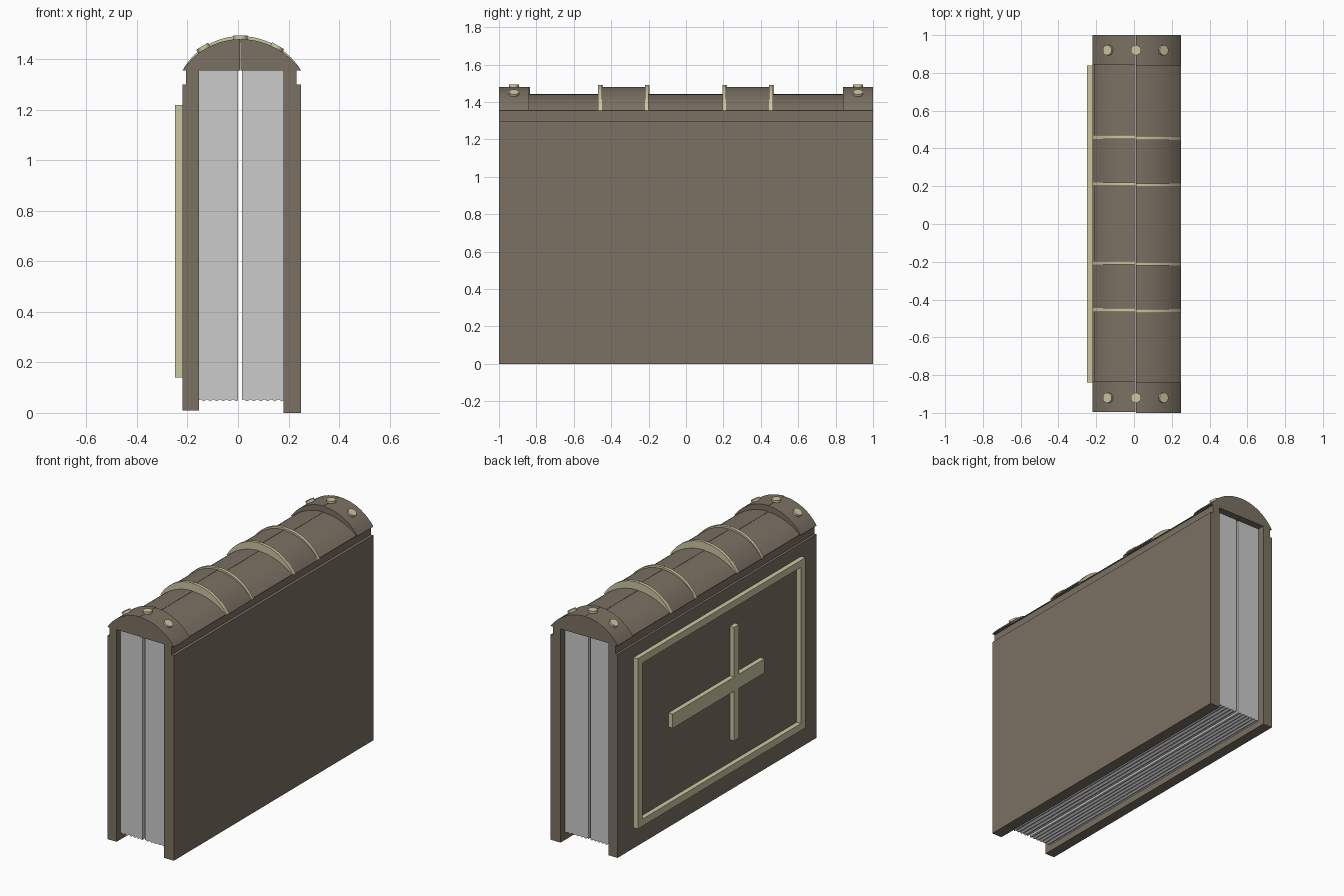
import bpy, bmesh, math
from mathutils import Vector

if "Cube" in bpy.data.objects:
    bpy.data.objects.remove(bpy.data.objects["Cube"])


def material(name, rgb):
    m = bpy.data.materials.new(name)
    m.diffuse_color = (*rgb, 1)
    m.use_nodes = True
    m.node_tree.nodes["Principled BSDF"].inputs["Base Color"].default_value = m.diffuse_color
    return m


LEATHER = material("leather", (0.20, 0.165, 0.125))
GOLD = material("gilt", (0.60, 0.57, 0.36))
CX, BASE = 0.01, 1.355   # spine seam position and underside height


def prism(name, pts, y0, y1, mat=None, smooth=False):
    """Extrude an x-z outline along y."""
    bm = bmesh.new()
    face = bm.faces.new([bm.verts.new((x, y0, z)) for x, z in pts])
    ext = bmesh.ops.extrude_face_region(bm, geom=[face])
    verts = [v for v in ext["geom"] if isinstance(v, bmesh.types.BMVert)]
    bmesh.ops.translate(bm, verts=verts, vec=(0, y1 - y0, 0))
    bmesh.ops.recalc_face_normals(bm, faces=bm.faces)
    me = bpy.data.meshes.new(name)
    bm.to_mesh(me)
    bm.free()
    ob = bpy.data.objects.new(name, me)
    bpy.context.collection.objects.link(ob)
    if mat:
        me.materials.append(mat)
    if smooth:
        bpy.context.view_layer.objects.active = ob
        bpy.ops.object.select_all(action='DESELECT')
        ob.select_set(True)
        bpy.ops.object.shade_smooth_by_angle(angle=math.radians(30))
    return ob


def box(name, x0, x1, y0, y1, z0, z1, mat=None):
    return prism(name, [(x0, z0), (x1, z0), (x1, z1), (x0, z1)], y0, y1, mat)


def arc(side, w, h, n=14):
    """Half of a circular arch, from its crown down to the base edge."""
    r = (w * w + h * h) / (2 * h)
    a = math.asin(w / r)
    return [(CX + side * r * math.sin(a * i / n),
             BASE + h - r + r * math.cos(a * i / n)) for i in range(n + 1)]


# Covers, stepped in at the hinge
prism("cover_right", [(0.18, 0), (0.25, 0), (0.25, 1.30), (0.232, 1.30),
                      (0.232, BASE), (0.18, BASE)], -1, 1, LEATHER)
prism("cover_left", [(-0.155, 0.01), (-0.22, 0.01), (-0.22, 1.30), (-0.205, 1.30),
                     (-0.205, BASE), (-0.155, BASE)], -0.995, 1, LEATHER)

# Page blocks with a rippled fore edge
for name, x0, x1 in (("pages_left", -0.155, 0.0), ("pages_right", 0.015, 0.18)):
    n = 24
    ripple = [(x0 + (x1 - x0) * i / n, 0.05 + 0.004 * math.sin(i * math.pi / 2))
              for i in range(n + 1)]
    prism(name, ripple + [(x1, BASE), (x0, BASE)], -0.955, 0.955)

# Spine: end caps, low panels, raised panels and gilt bands along y
CAP, LOW, BAND = 0.125, 0.087, 0.137
sections = [("end_cap", 0.16, CAP), ("spine_panel", 0.37, LOW),
            ("gilt_band", 0.02, BAND), ("raised_panel", 0.23, CAP),
            ("gilt_band", 0.02, BAND), ("spine_panel", 0.395, LOW),
            ("gilt_band", 0.02, BAND), ("raised_panel", 0.23, CAP),
            ("gilt_band", 0.02, BAND), ("spine_panel", 0.375, LOW),
            ("end_cap", 0.16, CAP)]
for side, w, seam in ((-1, 0.23, 0.002), (1, 0.24, 0.0)):
    y = -1
    for i, (name, length, h) in enumerate(sections):
        width = w - 0.008 if h == LOW else w
        pts = arc(side, width, h)
        pts[0] = (CX - seam, pts[0][1])
        shift0 = 0.005 if side < 0 else 0
        shift1 = shift0 if i < len(sections) - 1 else 0
        prism(f"{name}_{'left' if side < 0 else 'right'}_{i}",
              pts + [(CX - seam, BASE)], y + shift0, y + length + shift1,
              GOLD if h == BAND else LEATHER, True)
        y += length

# Studs set square to the end caps
R = (0.235 ** 2 + CAP ** 2) / (2 * CAP)
for y in (-0.92, 0.92):
    for x in (-0.135, 0.01, 0.152):
        s = (x - CX) / R
        normal = Vector((s, 0, math.sqrt(1 - s * s)))
        centre = Vector((CX, y, BASE + CAP - R)) + normal * R
        bpy.ops.mesh.primitive_cylinder_add(
            vertices=20, radius=0.027, depth=0.028, location=centre,
            rotation=normal.to_track_quat('Z', 'Y').to_euler())
        stud = bpy.context.object
        stud.name = "stud"
        stud.data.materials.append(GOLD)
        bpy.ops.object.shade_smooth_by_angle(angle=math.radians(30))

# Gilt frame on the left cover
X0, X1, T = -0.25, -0.22, 0.045
for name, y0, y1, z0, z1 in (
        ("frame_bottom", -0.84, 0.84, 0.14, 0.14 + T),
        ("frame_top", -0.84, 0.84, 1.22 - T, 1.22),
        ("frame_front", -0.84, -0.84 + T, 0.14 + T, 1.22 - T),
        ("frame_back", 0.84 - T, 0.84, 0.14 + T, 1.22 - T),
        # Cross ornament inside the frame
        ("cross_long_bar", -0.43, 0.49, 0.645, 0.735),
        ("cross_arm_lower", -0.175, -0.125, 0.33, 0.645),
        ("cross_arm_upper", -0.175, -0.125, 0.735, 1.05)):
    box(name, X0, X1, y0, y1, z0, z1, GOLD)
